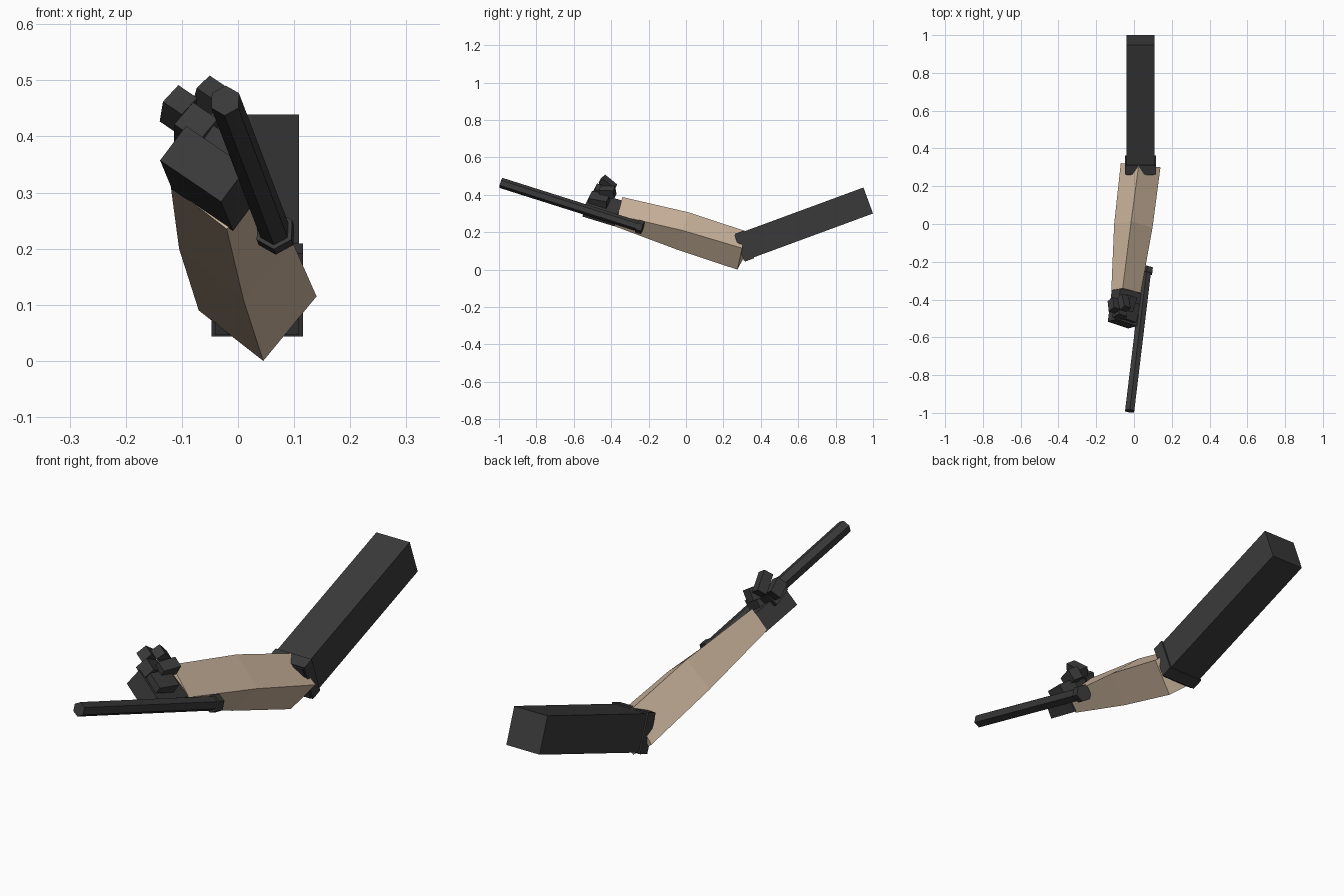
import bpy, bmesh, math
from mathutils import Vector, Matrix

if "Cube" in bpy.data.objects:
    bpy.data.objects.remove(bpy.data.objects["Cube"])


def material(name, rgb):
    m = bpy.data.materials.new(name)
    m.diffuse_color = (*rgb, 1)
    m.use_nodes = True
    m.node_tree.nodes["Principled BSDF"].inputs["Base Color"].default_value = m.diffuse_color
    return m


TAN = material("tan sleeve", (0.60, 0.46, 0.335))
DARK = material("charcoal", (0.042, 0.042, 0.042))


def finish(name, bm, mat):
    bmesh.ops.recalc_face_normals(bm, faces=bm.faces)
    me = bpy.data.meshes.new(name)
    bm.to_mesh(me)
    bm.free()
    me.materials.append(mat)
    ob = bpy.data.objects.new(name, me)
    bpy.context.collection.objects.link(ob)
    return ob


def frame(center, a, b, c):
    m = Matrix((a, b, c)).transposed().to_4x4()
    m.translation = center
    return m


def box(name, matrix, size, mat=DARK):
    bm = bmesh.new()
    bmesh.ops.create_cube(bm, size=1, matrix=matrix @ Matrix.Diagonal((*size, 1)))
    return finish(name, bm, mat)


def rod(name, start, end, radius, sides=6):
    s, e = Vector(start), Vector(end)
    rot = (e - s).to_track_quat('Z', 'Y').to_matrix().to_4x4()
    bm = bmesh.new()
    bmesh.ops.create_cone(bm, cap_ends=True, segments=sides, radius1=radius,
                          radius2=radius, depth=(e - s).length,
                          matrix=Matrix.Translation((s + e) / 2) @ rot)
    return finish(name, bm, DARK)


# Upper arm: square block sloping up to the back, with a slim elbow cuff
ang = math.radians(20.2)
along = Vector((0, math.cos(ang), math.sin(ang)))
up = Vector((0, -math.sin(ang), math.cos(ang)))
side = Vector((1, 0, 0))
elbow = Vector((0.034, 0.285, 0.116))
box("upper_arm", frame(elbow + along * 0.367, side, along, up), (0.15, 0.735, 0.148))
box("elbow_cuff", frame(elbow + along * 0.03, side, along, up), (0.163, 0.05, 0.158))

# Forearm: three tilted square sections, as right, bottom, left, top corners
sections = [
    [(0.14, 0.30, 0.115), (0.045, 0.275, 0.0), (-0.07, 0.322, 0.09), (0.025, 0.315, 0.207)],
    [(0.098, -0.02, 0.21), (0.01, -0.05, 0.108), (-0.105, 0.0, 0.20), (-0.015, 0.015, 0.306)],
    [(0.035, -0.365, 0.29), (-0.02, -0.39, 0.235), (-0.12, -0.35, 0.312), (-0.06, -0.34, 0.388)],
]
bm = bmesh.new()
rings = [[bm.verts.new(p) for p in s] for s in sections]
for r0, r1 in zip(rings, rings[1:]):
    for i in range(4):
        j = (i + 1) % 4
        bm.faces.new((r0[i], r0[j], r1[j], r1[i]))
bm.faces.new(rings[0])
bm.faces.new(rings[-1])
finish("forearm", bm, TAN)

# Hand frame: w across the palm, f forward, u out of the palm
f = Vector((-0.12, -0.95, 0.29)).normalized()
w = Vector((0.8, 0, -0.6))
w = (w - f * w.dot(f)).normalized()
u = w.cross(-f).normalized()
if u.z < 0:
    u = -u
wrist = Vector((-0.043, -0.36, 0.307))


def hand_box(name, center, size, twist=0.0):
    rot = Matrix.Rotation(math.radians(twist), 4, 'X')
    c = wrist + w * center[0] + f * center[1] + u * center[2]
    box(name, frame(c, w, f, u) @ rot, size)


hand_box("palm", (0.006, 0.085, -0.004), (0.136, 0.18, 0.078))
# Curled fingers: lower segments, then bent tips
hand_box("finger_base_left", (-0.055, 0.125, 0.045), (0.055, 0.08, 0.055), 12)
hand_box("finger_base_right", (0.012, 0.115, 0.047), (0.072, 0.10, 0.05), -8)
for name, pos, size, twist in [
        ("fingertip_outer", (-0.108, 0.115, 0.062), (0.042, 0.065, 0.046), 20),
        ("fingertip_middle", (-0.075, 0.10, 0.105), (0.042, 0.085, 0.04), 28),
        ("fingertip_inner", (-0.028, 0.085, 0.085), (0.045, 0.08, 0.05), -18)]:
    hand_box(name, pos, size, twist)

# Baton: hexagonal rod with a wider pommel
tail, tip = Vector((0.068, -0.235, 0.225)), Vector((-0.023, -0.99, 0.464))
rod("baton", tail, tip, 0.028)
rod("baton_pommel", tail - (tip - tail).normalized() * 0.004,
    tail + (tip - tail).normalized() * 0.028, 0.036)
